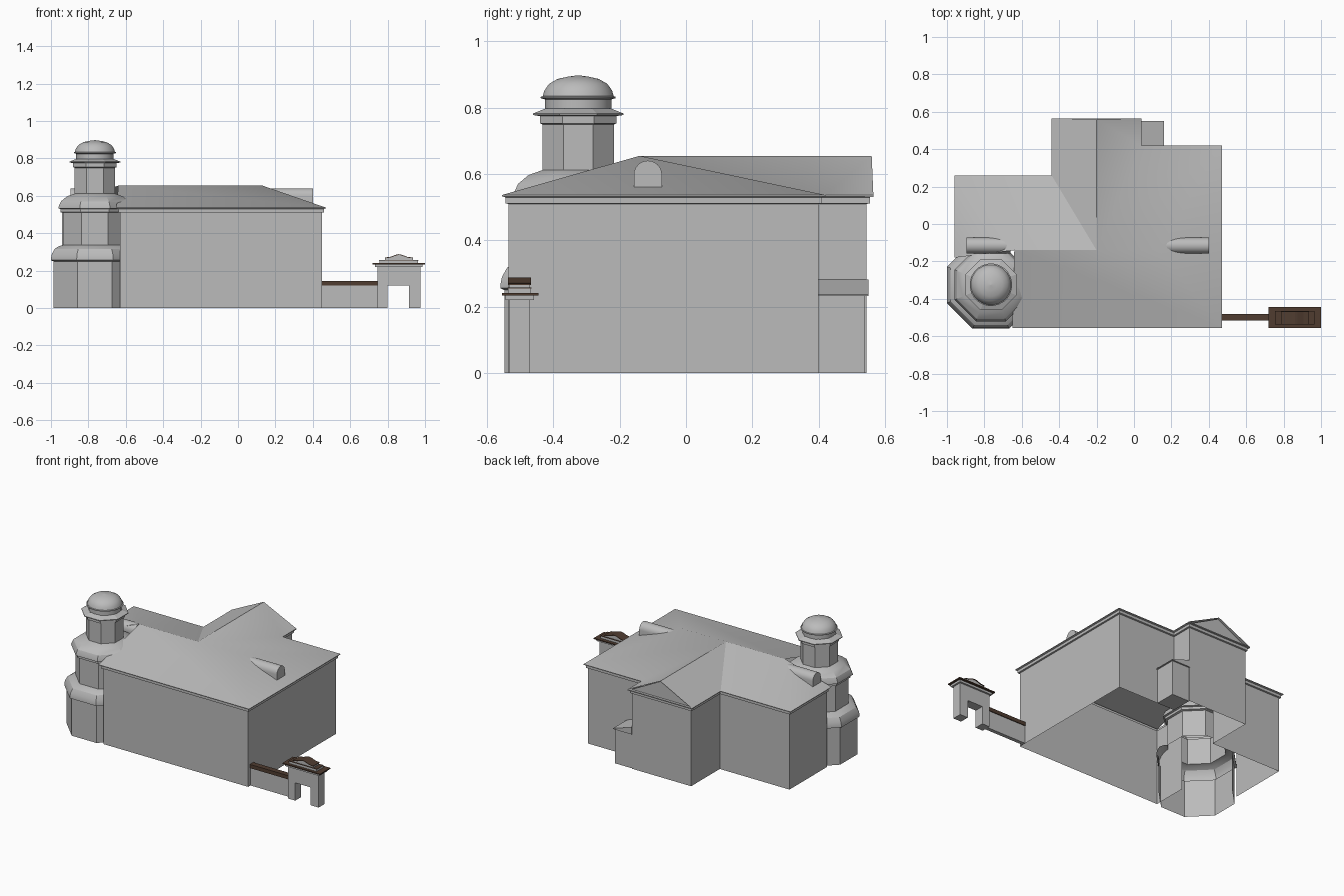
import bpy, bmesh, math

cube = bpy.data.objects.get("Cube")
if cube:
    bpy.data.objects.remove(cube, do_unlink=True)


def material(name, rgb):
    m = bpy.data.materials.new(name)
    m.use_nodes = True
    m.diffuse_color = (*rgb, 1)
    m.node_tree.nodes["Principled BSDF"].inputs["Base Color"].default_value = (*rgb, 1)
    return m


GREY = material("plain grey", (0.5, 0.5, 0.5))
BROWN = material("dark brown", (0.08, 0.046, 0.03))


def build(name, verts, faces, mat=GREY, smooth=None, fix=True):
    bm = bmesh.new()
    vs = [bm.verts.new(v) for v in verts]
    for f in faces:
        bm.faces.new([vs[i] for i in f])
    if fix:
        bmesh.ops.recalc_face_normals(bm, faces=bm.faces)
    me = bpy.data.meshes.new(name)
    bm.to_mesh(me)
    bm.free()
    me.materials.append(mat)
    ob = bpy.data.objects.new(name, me)
    bpy.context.collection.objects.link(ob)
    if smooth:
        bpy.ops.object.select_all(action="DESELECT")
        ob.select_set(True)
        bpy.context.view_layer.objects.active = ob
        bpy.ops.object.shade_smooth_by_angle(angle=math.radians(smooth))
    return ob


def prism(name, pts, axis, a, b, mat=GREY, smooth=None):
    """Extrude a 2D outline along an axis from a to b."""
    def put(p, t):
        q = list(p)
        q.insert("xyz".index(axis), t)
        return q
    n = len(pts)
    verts = [put(p, t) for t in (a, b) for p in pts]
    faces = [tuple(range(n)), tuple(range(n, 2 * n))]
    faces += [(i, (i + 1) % n, n + (i + 1) % n, n + i) for i in range(n)]
    return build(name, verts, faces, mat, smooth)


def box(name, x, y, z, mat=GREY):
    return prism(name, [(x[0], y[0]), (x[1], y[0]), (x[1], y[1]), (x[0], y[1])], "z", *z, mat)


def lathe(name, profile, sides, skip=(), smooth=None):
    """Stack polygon rings round the tower axis; radii are to the flats."""
    verts, faces = [], []
    for r, z in profile:
        for i in range(sides):
            t = 2 * math.pi * (i - 0.5) / sides
            k = r / math.cos(math.pi / sides)
            verts.append((TX + k * math.cos(t), TY + k * math.sin(t), z))
    for j in range(len(profile) - 1):
        for i in range(sides):
            if i not in skip:
                a, b = j * sides + i, j * sides + (i + 1) % sides
                faces.append((a, b, b + sides, a + sides))
    return build(name, verts, faces, GREY, smooth, fix=False)


# Main walls with a stepped cornice, open below
path = [(-.63, -.3), (-.63, -.535), (.45, -.535), (.45, .4), (.02, .4), (.02, .545),
        (-.42, .545), (-.42, .24), (-.94, .24), (-.94, -.16)]


def offset(points, d):
    out = []
    for i, p in enumerate(points):
        normals = set()
        for a, b in zip(points[max(i - 1, 0):i + 1], points[max(i, 1):i + 2]):
            length = math.dist(a, b)
            if length:
                normals.add((round((b[1] - a[1]) / length), round((a[0] - b[0]) / length)))
        out.append((p[0] + d * sum(n[0] for n in normals), p[1] + d * sum(n[1] for n in normals)))
    return out


steps = [(0, 0), (0, .51), (.01, .512), (.01, .53), (.02, .533), (.02, .537)]
verts = [(x, y, z) for d, z in steps for x, y in offset(path, d)]
n = len(path)
faces = [(j * n + i, j * n + i + 1, (j + 1) * n + i + 1, (j + 1) * n + i)
         for j in range(len(steps) - 1) for i in range(n - 1)]
build("walls_and_cornice", verts, faces, fix=False)

# Hipped roof with a gabled rear wing
EAVE, RIDGE = .537, .655
eaves = [(-.65, -.555), (.47, -.555), (.47, .42), (.04, .42), (.04, .565),
         (-.44, .565), (-.44, .26), (-.96, .26), (-.96, -.18)]
ridge = [(-.64, -.14), (-.2, -.14), (.13, -.14), (-.2, .56)]
verts = [(x, y, EAVE) for x, y in eaves] + [(x, y, RIDGE) for x, y in ridge]
faces = [(0, 1, 11, 10, 9), (1, 2, 11), (2, 3, 10, 11), (3, 4, 12, 10),
         (12, 5, 6, 10), (6, 7, 9, 10), (7, 8, 9)]
build("main_roof", verts, faces, smooth=30, fix=False)

# Rear gable face, set back behind a ledge
prism("rear_gable", [(-.43, EAVE - .005), (.03, EAVE - .005), (-.2, RIDGE - .005)], "y", .535, .548)
box("gable_ledge", (-.44, .04), (.54, .565), (.531, EAVE))

# Barrel dormers at both ends of the roof
arch = [(.0425 * math.cos(math.pi * i / 12), .598 + .0425 * math.sin(math.pi * i / 12))
        for i in range(13)]
arch = [(-.115 + y, z) for y, z in [(.0425, .55)] + arch + [(-.0425, .55)]]
prism("left_dormer", arch, "x", .15, .4, smooth=35)
prism("right_dormer", arch, "x", -.895, -.66, smooth=35)

# Lean-to beside the rear wing
box("lean_to_walls", (.02, .15), (.4, .54), (0, .235))
prism("lean_to_roof", [(.02, .233), (.16, .233), (.16, .237), (.02, .282)], "y", .4, .55)

# Corner tower: three eight-sided stages and a round dome
TX, TY = -.765, -.325
lathe("tower_base", [(.222, 0), (.222, .25), (.235, .256), (.235, .264), (.23, .29),
                     (.215, .317), (.195, .33), (.17, .337)], 8, skip=(0, 1, 2), smooth=25)
lathe("tower_middle", [(.17, .335), (.17, .51), (.183, .514), (.183, .53), (.195, .533),
                       (.195, .54), (.182, .57), (.15, .597), (.108, .612)], 8, smooth=25)
lathe("tower_drum", [(.108, .605), (.108, .75), (.116, .753), (.116, .775),
                     (.136, .778), (.136, .783), (.098, .798)], 8)
lathe("dome", [(.1, .79), (.1, .825), (.113, .829), (.113, .833), (.107, .835), (.102, .852),
               (.088, .872), (.062, .887), (.03, .894), (.0005, .898)], 24, smooth=35)

# Garden wall with a brown coping
box("garden_wall", (.45, .75), (-.51, -.485), (0, .12))
box("garden_wall_coping", (.45, .75), (-.517, -.48), (.12, .145), BROWN)

# Gateway with cornice and small pediment
gate = [(.745, 0), (.8, 0), (.8, .12), (.915, .12), (.915, 0), (.975, 0), (.975, .22), (.745, .22)]
prism("gate_arch", gate, "y", -.533, -.47)
box("gate_cornice", (.733, .987), (-.545, -.458), (.22, .234))
box("gate_coping", (.72, 1), (-.555, -.445), (.234, .241), BROWN)
box("gate_attic", (.757, .963), (-.537, -.467), (.241, .255))
top = [(.785, .255), (.785, .266), (.815, .27), (.845, .281), (.86, .284),
       (.875, .281), (.905, .27), (.935, .266), (.935, .255)]
prism("gate_pediment", top, "y", -.532, -.472)
cap = top[1:-1] + [(x, z + .004) for x, z in reversed(top[1:-1])]
prism("gate_pediment_coping", cap, "y", -.536, -.468, BROWN)
box("gate_attic_coping", (.755, .965), (-.538, -.466), (.255, .258), BROWN)
